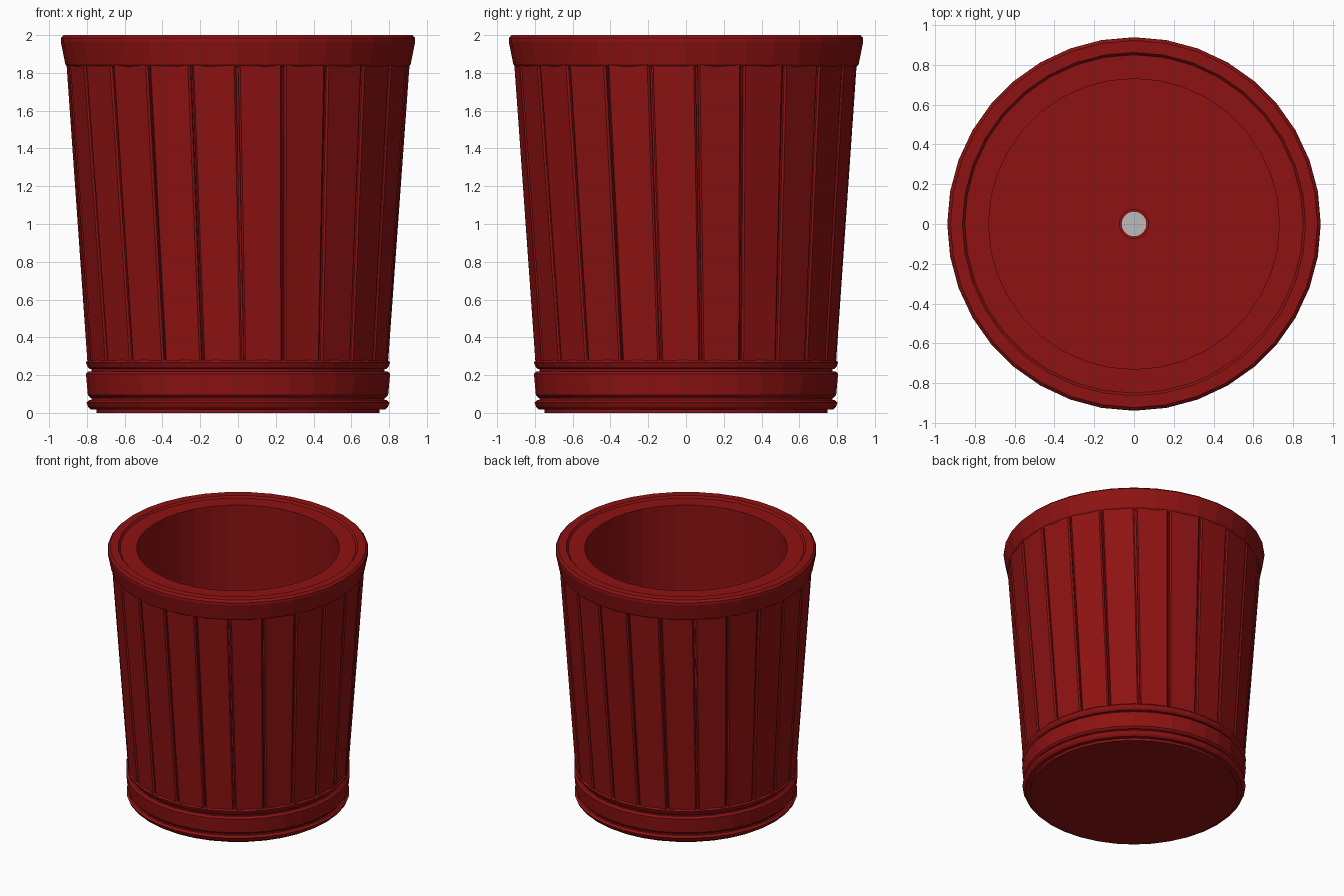
import bpy, bmesh
from math import sin, cos, pi, radians

if "Cube" in bpy.data.objects:
    bpy.data.objects.remove(bpy.data.objects["Cube"])

def material(name, col):
    m = bpy.data.materials.new(name)
    m.diffuse_color = (*col, 1)
    m.use_nodes = True
    m.node_tree.nodes["Principled BSDF"].inputs["Base Color"].default_value = m.diffuse_color
    return m

RED = material("red_paint", (0.27, 0.006, 0.006))
GREY = material("grey_metal", (0.5, 0.5, 0.52))

def finish(bm, name, mat, smooth=None):
    bmesh.ops.recalc_face_normals(bm, faces=bm.faces)
    me = bpy.data.meshes.new(name)
    bm.to_mesh(me)
    bm.free()
    ob = bpy.data.objects.new(name, me)
    bpy.context.collection.objects.link(ob)
    me.materials.append(mat)
    if smooth:
        bpy.ops.object.select_all(action='DESELECT')
        ob.select_set(True)
        bpy.context.view_layer.objects.active = ob
        bpy.ops.object.shade_smooth_by_angle(angle=radians(smooth))
    return ob

def lathe(name, prof, mat, n=36, closed=False, smooth=None):
    """Revolve (radius, z) points about z; open profiles get end caps."""
    bm = bmesh.new()
    rings = [[bm.verts.new((r * cos(2 * pi * i / n), r * sin(2 * pi * i / n), z))
              for i in range(n)] for r, z in prof]
    pairs = list(zip(rings, rings[1:]))
    if closed:
        pairs.append((rings[-1], rings[0]))
    for a, b in pairs:
        for i in range(n):
            j = (i + 1) % n
            bm.faces.new((a[i], a[j], b[j], b[i]))
    if not closed:
        bm.faces.new(rings[0])
        bm.faces.new(rings[-1])
    return finish(bm, name, mat, smooth)

# tub: underside, foot, tapered wall, straight inner wall and floor
lathe("tub_body", [(0.75, 0), (0.75, 0.025), (0.775, 0.03), (0.775, 0.25),
                   (0.892, 1.85), (0.892, 1.97), (0.73, 1.97), (0.73, 0.06)], RED)

# rounded rings around the base
def ring(name, z0, z1, r, b):
    lathe(name, [(0.74, z0), (r - b - 0.01, z0), (r - 0.01, z0 + b), (r, z1 - b),
                 (r - b, z1), (0.74, z1)], RED, closed=True)

ring("foot_ring", 0.018, 0.068, 0.803, 0.014)
ring("base_band", 0.08, 0.22, 0.805, 0.014)
ring("plank_seat_ring", 0.232, 0.28, 0.806, 0.012)

# top rim with a flared outer face and a small inner step
lathe("top_rim", [(0.73, 1.83), (0.9, 1.83), (0.914, 1.845), (0.938, 1.965), (0.937, 1.985),
                  (0.922, 2.0), (0.862, 2.0), (0.85, 1.985), (0.73, 1.985)], RED, closed=True)

# staves around the wall, each leaning slightly sideways
N, GAP, LEAN = 23, radians(0.7), radians(2.3)
bm = bmesh.new()
for k in range(N):
    a0 = -pi / 2 + 2 * pi * k / N
    a1 = a0 + 2 * pi / N - GAP
    rows = []
    for z, r, lean in ((0.25, 0.796, LEAN), (1.87, 0.911, 0)):
        pts = [(a0, r - 0.04), (a0, r - 0.008), (a0 + 0.012, r),
               (a1 - 0.012, r), (a1, r - 0.008), (a1, r - 0.04)]
        rows.append([bm.verts.new((q * cos(a + lean), q * sin(a + lean), z)) for a, q in pts])
    lo, hi = rows
    for i in range(6):
        j = (i + 1) % 6
        bm.faces.new((lo[i], lo[j], hi[j], hi[i]))
    bm.faces.new(lo)
    bm.faces.new(hi)
finish(bm, "staves", RED)

# drain in the middle of the floor
lathe("drain_collar", [(0.062, 0.05), (0.075, 0.05), (0.075, 0.07), (0.062, 0.07)],
      RED, n=24, closed=True)
lathe("drain_plug", [(0.062, 0.05), (0.062, 0.066)], GREY, n=24)
